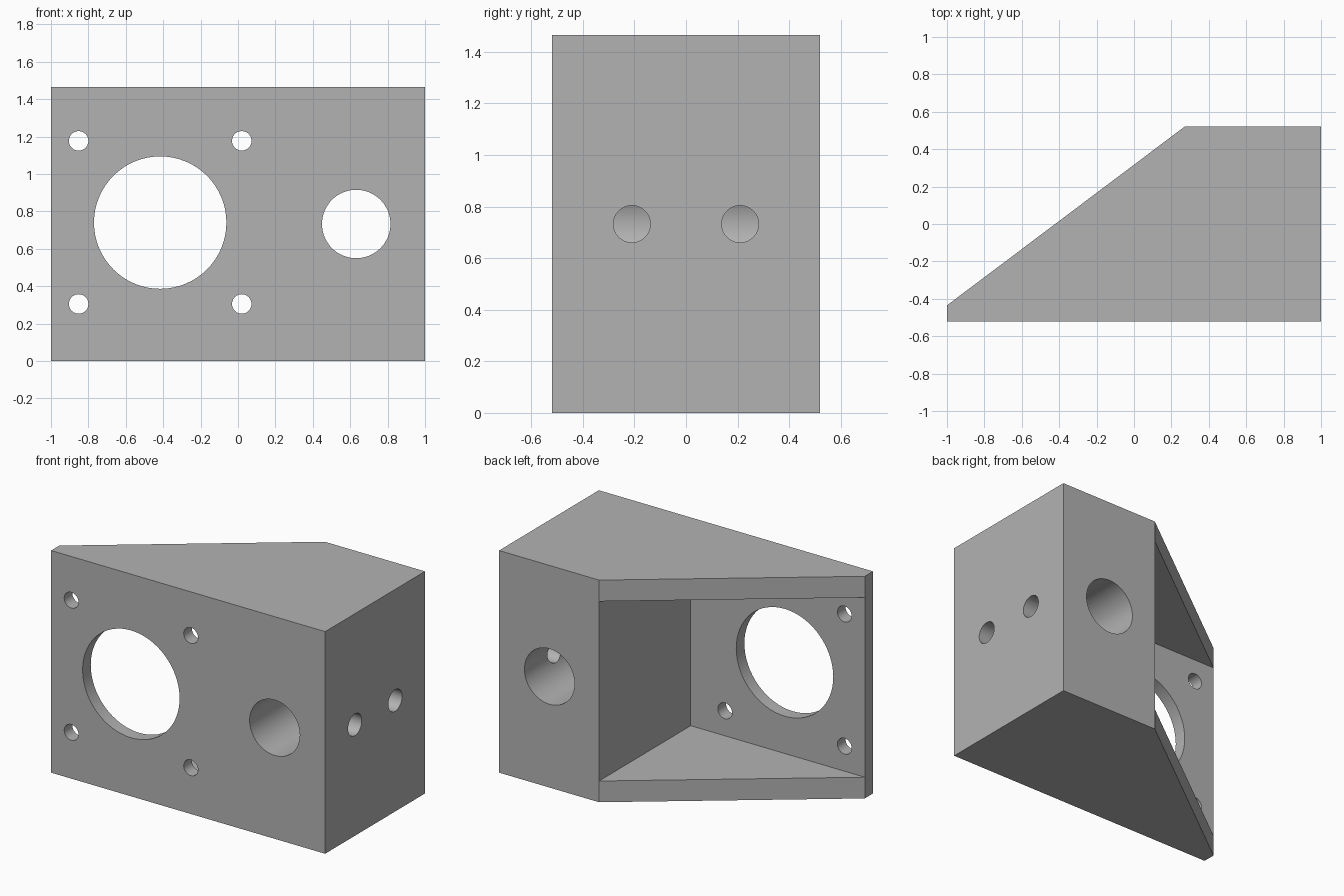
import bpy
import bmesh
import math
from mathutils import Matrix

cube = bpy.data.objects.get("Cube")
if cube:
    bpy.data.objects.remove(cube, do_unlink=True)

# Main sizes
BACK, FRONT, HEIGHT = 0.52, -0.52, 1.465
PLATE_Y = -0.435      # inner face of the front plate
BLOCK_X = 0.27        # inner face of the solid block
WALL = 0.14           # top and bottom web thickness
MID = HEIGHT / 2

grey = bpy.data.materials.new("grey")
grey.use_nodes = True
colour = (0.45, 0.45, 0.45, 1)
grey.diffuse_color = colour
grey.node_tree.nodes["Principled BSDF"].inputs["Base Color"].default_value = colour


def make_object(name, bm):
    bmesh.ops.recalc_face_normals(bm, faces=bm.faces)
    mesh = bpy.data.meshes.new(name)
    bm.to_mesh(mesh)
    bm.free()
    mesh.materials.append(grey)
    obj = bpy.data.objects.new(name, mesh)
    bpy.context.collection.objects.link(obj)
    return obj


def prism(name, outline, z0, z1):
    bm = bmesh.new()
    face = bm.faces.new([bm.verts.new((x, y, z0)) for x, y in outline])
    top = bmesh.ops.extrude_face_region(bm, geom=[face])
    verts = [v for v in top["geom"] if isinstance(v, bmesh.types.BMVert)]
    bmesh.ops.translate(bm, verts=verts, vec=(0, 0, z1 - z0))
    return make_object(name, bm)


def cylinder(name, centre, radius, length, axis):
    bm = bmesh.new()
    turn = Matrix.Rotation(math.pi / 2, 4, "X" if axis == "Y" else "Y")
    bmesh.ops.create_cone(bm, cap_ends=True, segments=64, radius1=radius,
                          radius2=radius, depth=length,
                          matrix=Matrix.Translation(centre) @ turn)
    return make_object(name, bm)


# Body with sloping back edge
bracket = prism("motor_bracket", [(-1, FRONT), (1, FRONT), (1, BACK),
                                  (BLOCK_X, BACK), (-1, PLATE_Y)], 0, HEIGHT)

# Open pocket behind the plate, between the two webs
cutters = [prism("pocket_cutter", [(-1.2, PLATE_Y), (BLOCK_X, PLATE_Y),
                                   (BLOCK_X, 0.8), (-1.2, 0.8)],
                 WALL, HEIGHT - WALL)]

# Large opening and its four screw holes
cutters.append(cylinder("opening_cutter", (-0.416, FRONT, 0.74), 0.354, 0.4, "Y"))
for x in (-0.852, 0.02):
    for z in (0.305, 1.177):
        cutters.append(cylinder("screw_cutter", (x, FRONT, z), 0.052, 0.4, "Y"))

# Rod bore through the block, with two clamp holes from the side
cutters.append(cylinder("bore_cutter", (0.632, 0, MID), 0.183, 2, "Y"))
for y in (-0.21, 0.21):
    cutters.append(cylinder("clamp_cutter", (0.9, y, MID), 0.0715, 0.56, "X"))

for cutter in cutters:
    cutter.hide_render = True
    cutter.hide_viewport = True
    cutter.display_type = "WIRE"
    cut = bracket.modifiers.new(cutter.name, "BOOLEAN")
    cut.operation = "DIFFERENCE"
    cut.solver = "EXACT"
    cut.object = cutter

# Bake the cuts, then drop the cutters
bpy.context.view_layer.update()
graph = bpy.context.evaluated_depsgraph_get()
result = bpy.data.meshes.new_from_object(bracket.evaluated_get(graph))
bracket.modifiers.clear()
bracket.data = result
for cutter in cutters:
    bpy.data.objects.remove(cutter, do_unlink=True)

bpy.ops.object.select_all(action="DESELECT")
bracket.select_set(True)
bpy.context.view_layer.objects.active = bracket
bpy.ops.object.shade_smooth_by_angle(angle=math.radians(30))
